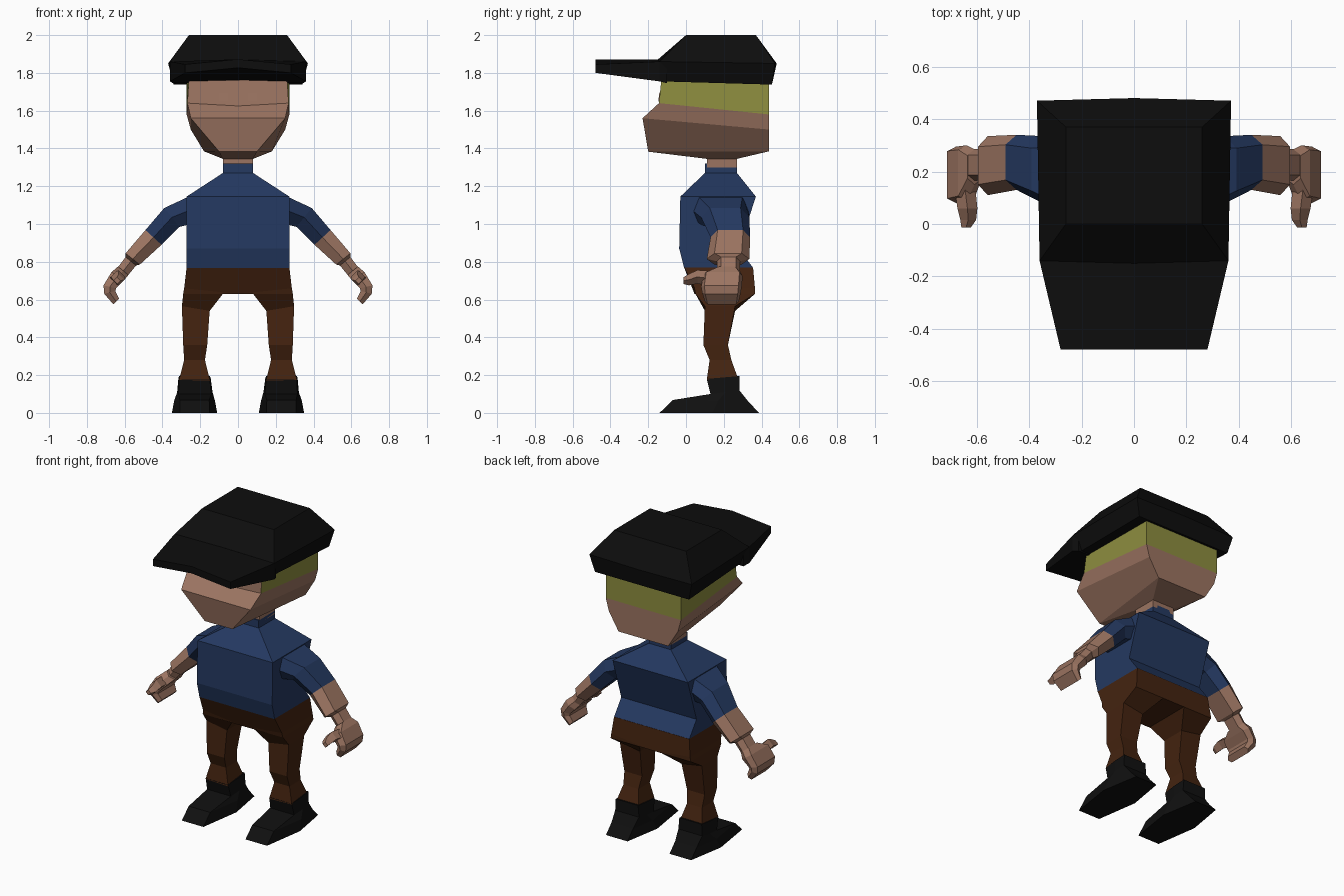
import bpy, bmesh
from mathutils import Vector


def material(name, rgb):
    m = bpy.data.materials.new(name)
    m.diffuse_color = (*rgb, 1)
    return m


SKIN = material("skin", (0.33, 0.175, 0.12))
SHIRT = material("shirt blue", (0.018, 0.041, 0.12))
TROUSER = material("trouser brown", (0.058, 0.017, 0.005))
HAIR = material("hair olive", (0.27, 0.27, 0.05))
CAP = material("cap black", (0.004, 0.004, 0.004))
BOOT = material("boot black", (0.005, 0.005, 0.005))


def loft(name, rings, mats, rule=None, mirror=False):
    """Skin a list of equal-length rings, cap both ends, optionally mirror in x."""
    bm = bmesh.new()
    vs = [[bm.verts.new(p) for p in r] for r in rings]
    n = len(rings[0])
    for a, b in zip(vs, vs[1:]):
        for i in range(n):
            j = (i + 1) % n
            bm.faces.new((a[i], a[j], b[j], b[i]))
    bm.faces.new(vs[0])
    bm.faces.new(vs[-1])
    bmesh.ops.remove_doubles(bm, verts=bm.verts, dist=1e-5)
    bmesh.ops.recalc_face_normals(bm, faces=bm.faces)
    if rule:
        for f in bm.faces:
            f.material_index = rule(f)
    if mirror:  # no inner wall on the centre line
        inner = [f for f in bm.faces if all(abs(v.co.x) < 1e-4 for v in f.verts)]
        bmesh.ops.delete(bm, geom=inner, context='FACES')
    me = bpy.data.meshes.new(name)
    bm.to_mesh(me)
    bm.free()
    for m in mats:
        me.materials.append(m)
    ob = bpy.data.objects.new(name, me)
    bpy.context.collection.objects.link(ob)
    if mirror:
        ob.modifiers.new("mirror", 'MIRROR')
    return ob


def six(xf, yf, zf, xb, yb, zb, dy=0.0, dz=0.0):
    """Symmetric ring: front corners, back corners and shifted middle points."""
    return [(-xf, yf, zf), (0, yf - dy, zf + dz), (xf, yf, zf),
            (xb, yb, zb), (0, yb + dy, zb), (-xb, yb, zb)]


def leg_ring(xi, zi, xo, zo, y0, y1):
    return [(xi, y0, zi), (xo, y0, zo), (xo, y1, zo), (xi, y1, zi)]


def arm_ring(top, bot, y0, y1, inset=0.18):
    """Six-sided section of a sloping limb, between an upper and a lower (x, z)."""
    t, b, d = Vector(top), Vector(bot), (y1 - y0) * inset
    m = (t + b) / 2
    return [(t.x, y0 + d, t.y), (t.x, y1 - d, t.y), (m.x, y1, m.y),
            (b.x, y1 - d, b.y), (b.x, y0 + d, b.y), (m.x, y0, m.y)]


def boot_ring(xi, xo, yf, zf, yb, zb, ym, taper):
    """Boot section, narrower at toe and heel than at the middle."""
    c, h = (xi + xo) / 2, (xo - xi) / 2
    k = h * taper
    t = (ym - yf) / (yb - yf)
    zm = zf + (zb - zf) * t
    return [(c - k, yf, zf), (c + k, yf, zf), (c + h, ym, zm),
            (c + k, yb, zb), (c - k, yb, zb), (c - h, ym, zm)]


# Cap crown and brim
loft("cap_crown", [
    six(0.32, -0.13, 1.755, 0.34, 0.455, 1.738),
    six(0.36, -0.14, 1.86, 0.37, 0.47, 1.85, 0.01, 0.01),
    six(0.26, 0.0, 2.0, 0.26, 0.37, 2.0)], [CAP])
loft("cap_brim", [
    [(-x, y, zt), (0, y, zt + rise), (x, y, zt), (x, y, zb), (0, y, zb + rise), (-x, y, zb)]
    for x, y, zt, zb, rise in ((0.345, -0.10, 1.86, 1.745, 0.01),
                               (0.36, -0.14, 1.86, 1.755, 0.01),
                               (0.28, -0.478, 1.845, 1.80, 0.027))], [CAP])


# Head: hair band around the sides and back, skin elsewhere
def hair_rule(f):
    c = f.calc_center_median()
    return 1 if c.z > 1.6 and f.normal.y > -0.6 and abs(f.normal.z) < 0.6 else 0


loft("head", [
    six(0.26, -0.13, 1.77, 0.272, 0.44, 1.77),
    six(0.268, -0.143, 1.64, 0.272, 0.44, 1.58, 0, -0.015),
    six(0.25, -0.23, 1.56, 0.25, 0.44, 1.50),
    six(0.10, -0.20, 1.383, 0.18, 0.44, 1.385),
    six(0.08, 0.11, 1.345, 0.08, 0.27, 1.345),
    six(0.08, 0.11, 1.30, 0.08, 0.27, 1.30)], [SKIN, HAIR], hair_rule)

# Eyelids: thin plates on the face
loft("eyelids", [
    [(0.05, y, 1.648), (0.10, y, 1.648), (0.10, y + 0.006, 1.695), (0.05, y + 0.006, 1.695)]
    for y in (-0.147, -0.139)], [SKIN], mirror=True)

# Shirt body with collar
loft("shirt_body", [
    six(0.08, 0.10, 1.32, 0.08, 0.27, 1.32),
    six(0.08, 0.10, 1.27, 0.08, 0.27, 1.27),
    six(0.272, -0.03, 1.145, 0.272, 0.37, 1.145),
    six(0.272, -0.036, 0.87, 0.272, 0.28, 0.87),
    six(0.272, -0.01, 0.768, 0.272, 0.355, 0.768)], [SHIRT])

# Sleeves, forearms, hands, thumbs
loft("sleeve", [
    arm_ring((0.25, 1.15), (0.25, 1.0), 0.03, 0.33, 0.1),
    arm_ring((0.39, 1.085), (0.31, 0.985), 0.08, 0.335),
    arm_ring((0.49, 0.968), (0.405, 0.89), 0.13, 0.34)], [SHIRT], mirror=True)
loft("forearm", [
    arm_ring((0.49, 0.968), (0.405, 0.89), 0.13, 0.34),
    arm_ring((0.595, 0.845), (0.52, 0.785), 0.11, 0.335),
    arm_ring((0.595, 0.825), (0.54, 0.78), 0.165, 0.285),
    arm_ring((0.64, 0.765), (0.585, 0.725), 0.165, 0.285)], [SKIN], mirror=True)
loft("hand", [
    arm_ring((0.635, 0.775), (0.58, 0.73), 0.15, 0.285),
    arm_ring((0.67, 0.745), (0.605, 0.70), 0.09, 0.30, 0.08),
    arm_ring((0.712, 0.675), (0.645, 0.66), 0.08, 0.295, 0.08),
    arm_ring((0.708, 0.63), (0.65, 0.645), 0.085, 0.29, 0.08),
    arm_ring((0.66, 0.575), (0.63, 0.605), 0.10, 0.28, 0.08)], [SKIN], mirror=True)
loft("thumb", [
    [(x - w, y, z), (x, y, z + h), (x + w, y, z), (x, y, z - h)]
    for x, y, z, w, h in ((0.645, 0.14, 0.71, 0.04, 0.04), (0.635, 0.06, 0.72, 0.038, 0.036),
                          (0.632, 0.015, 0.705, 0.03, 0.03), (0.64, -0.013, 0.70, 0.018, 0.018))],
     [SKIN], mirror=True)

# Trousers: each half of the hips runs down into a leg
loft("trousers", [
    leg_ring(0, 0.77, 0.272, 0.77, -0.01, 0.355),
    leg_ring(0, 0.63, 0.285, 0.66, 0.045, 0.365),
    leg_ring(0.08, 0.63, 0.29, 0.63, 0.05, 0.365),
    leg_ring(0.15, 0.54, 0.297, 0.565, 0.10, 0.26),
    leg_ring(0.163, 0.36, 0.29, 0.36, 0.092, 0.222),
    leg_ring(0.175, 0.28, 0.285, 0.28, 0.125, 0.24),
    leg_ring(0.148, 0.17, 0.312, 0.175, 0.11, 0.278)], [TROUSER], mirror=True)

# Boots
loft("boot", [
    boot_ring(0.145, 0.315, 0.11, 0.18, 0.282, 0.195, 0.20, 0.95),
    boot_ring(0.135, 0.322, 0.13, 0.10, 0.282, 0.12, 0.21, 0.92),
    boot_ring(0.122, 0.338, -0.07, 0.068, 0.33, 0.06, 0.17, 0.72),
    boot_ring(0.11, 0.35, -0.14, 0.0, 0.387, 0.0, 0.14, 0.65)], [BOOT], mirror=True)
